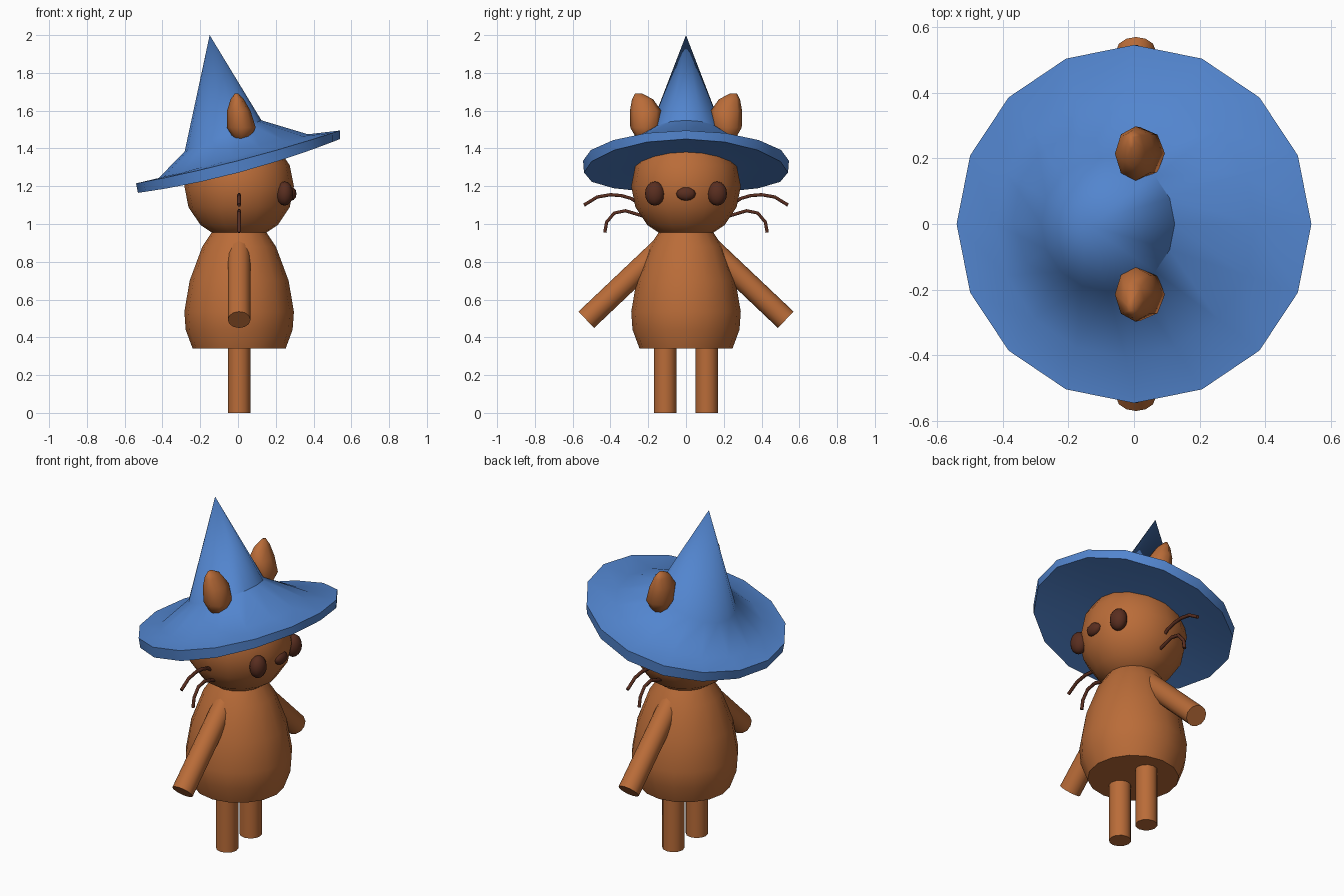
import bpy, bmesh
from math import sin, cos, tau, radians
from mathutils import Vector

if "Cube" in bpy.data.objects:
    bpy.data.objects.remove(bpy.data.objects["Cube"])

CX = 0.006   # body axis; the face looks along +x


def material(name, rgb):
    m = bpy.data.materials.new(name)
    m.diffuse_color = (*rgb, 1)
    m.use_nodes = True
    m.node_tree.nodes["Principled BSDF"].inputs["Base Color"].default_value = m.diffuse_color
    return m


FUR = material("fur", (0.49, 0.15, 0.04))
BLUE = material("blue_felt", (0.085, 0.235, 0.62))
DARK = material("dark_brown", (0.10, 0.027, 0.014))


def finish(ob, name, mat, angle=40):
    ob.name = name
    ob.data.materials.append(mat)
    bpy.ops.object.select_all(action='DESELECT')
    ob.select_set(True)
    bpy.context.view_layer.objects.active = ob
    bpy.ops.object.shade_smooth_by_angle(angle=radians(angle))
    return ob


def loft(name, rings, mat, n=16, angle=40):
    """Skin rings (cx, cy, cz, rx, ry, rise, droop): rise tilts in x, droop lowers the y sides."""
    bm = bmesh.new()
    loops = []
    for cx, cy, cz, rx, ry, rise, droop in rings:
        loops.append([bm.verts.new((cx + rx * cos(tau * i / n), cy + ry * sin(tau * i / n),
                                    cz + rise * cos(tau * i / n) - droop * sin(tau * i / n) ** 2))
                      for i in range(n)])
    for a, b in zip(loops, loops[1:]):
        for i in range(n):
            j = (i + 1) % n
            bm.faces.new((a[i], a[j], b[j], b[i]))
    bm.faces.new(loops[0][::-1])
    bm.faces.new(loops[-1])
    bmesh.ops.remove_doubles(bm, verts=bm.verts, dist=0.0002)
    bmesh.ops.recalc_face_normals(bm, faces=bm.faces)
    me = bpy.data.meshes.new(name)
    bm.to_mesh(me)
    bm.free()
    ob = bpy.data.objects.new(name, me)
    bpy.context.collection.objects.link(ob)
    return finish(ob, name, mat, angle)


def ball(name, loc, size, mat, seg=16, rings=8):
    bpy.ops.mesh.primitive_uv_sphere_add(segments=seg, ring_count=rings, radius=1, location=loc)
    ob = bpy.context.object
    ob.scale = size
    return finish(ob, name, mat, 60)


def rod(name, a, b, r, mat):
    a, b = Vector(a), Vector(b)
    bpy.ops.mesh.primitive_cylinder_add(vertices=12, radius=r, depth=(b - a).length, location=(a + b) / 2)
    ob = bpy.context.object
    ob.rotation_euler = (b - a).to_track_quat('Z', 'Y').to_euler()
    return finish(ob, name, mat)


def whisker(name, pts):
    cu = bpy.data.curves.new(name, 'CURVE')
    cu.dimensions = '3D'
    cu.bevel_depth = 0.01
    cu.bevel_resolution = 1
    cu.use_fill_caps = True
    sp = cu.splines.new('POLY')
    sp.points.add(len(pts) - 1)
    for p, (y, z) in zip(sp.points, pts):
        p.co = (CX, y, z, 1)
    cu.materials.append(DARK)
    bpy.context.collection.objects.link(bpy.data.objects.new(name, cu))


# body and head
profile = [(0.246, 0.34), (0.283, 0.44), (0.29, 0.535), (0.262, 0.70), (0.195, 0.88), (0.135, 0.97)]
loft("body", [(CX, 0, z, r, r, 0, 0) for r, z in profile], FUR)
ball("head", (CX, 0, 1.2), (0.29, 0.29, 0.29), FUR)
ball("nose", (0.28, 0, 1.16), (0.03, 0.052, 0.037), DARK, 8, 6)

# paired parts
for s, side in ((-1, "right"), (1, "left")):
    rod(side + "_leg", (CX, s * 0.11, 0), (CX, s * 0.11, 0.42), 0.06, FUR)
    rod(side + "_arm", (CX, s * 0.13, 0.87), (CX, s * 0.528, 0.493), 0.06, FUR)
    ball(side + "_eye", (0.247, s * 0.165, 1.161), (0.045, 0.052, 0.064), DARK, 12, 8)
    whisker(side + "_upper_whisker", [(s * y, z) for y, z in
            ((0.24, 1.10), (0.29, 1.135), (0.34, 1.15), (0.40, 1.155), (0.47, 1.143), (0.54, 1.10))])
    whisker(side + "_lower_whisker", [(s * y, z) for y, z in
            ((0.22, 1.04), (0.27, 1.055), (0.32, 1.07), (0.38, 1.058), (0.42, 1.01), (0.43, 0.955))])
    ear = [(0.02, 0.225, 1.44, 0.035, 0.03), (0.018, 0.215, 1.51, 0.076, 0.08),
           (0.004, 0.214, 1.60, 0.062, 0.083), (-0.004, 0.23, 1.66, 0.035, 0.056),
           (-0.008, 0.25, 1.69, 0.01, 0.02)]
    loft(side + "_ear", [(x, s * y, z, rx, ry, 0, 0) for x, y, z, rx, ry in ear], FUR, 8, 70)


# hat: rings given by their low (-x) and high (+x) points, side radius and droop
def hat_ring(x0, z0, x1, z1, ry, droop):
    return ((x0 + x1) / 2, 0, (z0 + z1) / 2, (x1 - x0) / 2, ry, (z1 - z0) / 2, droop)


loft("hat", [hat_ring(0, 1.33, 0, 1.33, 0, 0),
             hat_ring(-0.53, 1.165, 0.54, 1.45, 0.54, 0.035),
             hat_ring(-0.54, 1.215, 0.54, 1.495, 0.545, 0.02),
             hat_ring(-0.42, 1.243, 0.37, 1.475, 0.408, 0.01),
             hat_ring(-0.282, 1.385, 0.124, 1.549, 0.205, 0),
             hat_ring(-0.15, 2.0, -0.15, 2.0, 0, 0)], BLUE)
